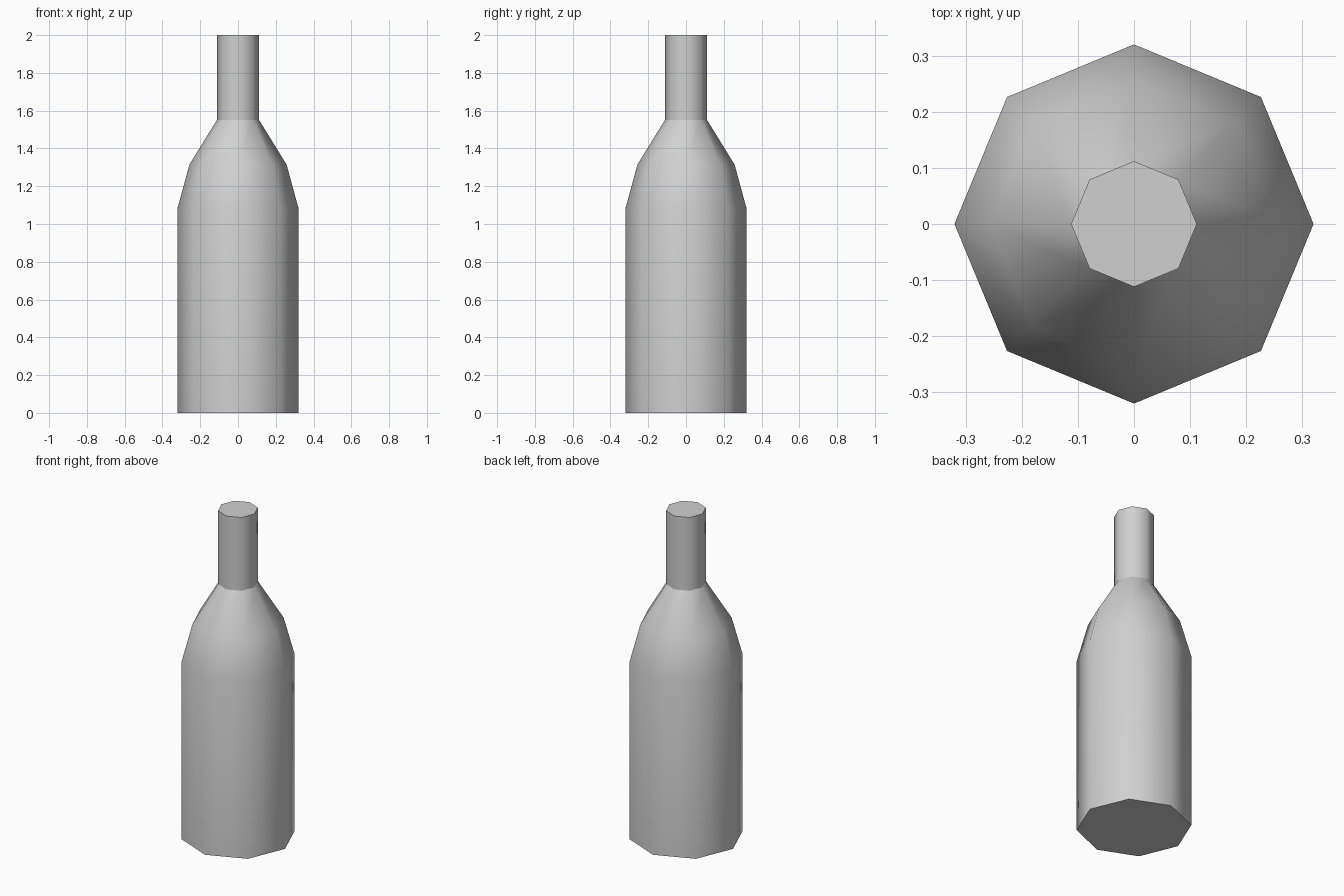
import bpy
import bmesh
from math import cos, sin, tau

cube = bpy.data.objects.get("Cube")
if cube:
    bpy.data.objects.remove(cube, do_unlink=True)

SIDES = 8
# Radius and height from the base up to the mouth
PROFILE = [(0.32, 0), (0.32, 1.085), (0.257, 1.315), (0.112, 1.55), (0.112, 2)]
SHARP_RINGS = (0, 3, 4)  # base rim, foot of the neck, mouth rim

glass = bpy.data.materials.new("light grey")
glass.use_nodes = True
colour = (0.63, 0.63, 0.63, 1)
glass.diffuse_color = colour
glass.node_tree.nodes["Principled BSDF"].inputs["Base Color"].default_value = colour

# Eight-sided bottle turned from the profile
bm = bmesh.new()
rings = [[bm.verts.new((r * cos(tau * i / SIDES), r * sin(tau * i / SIDES), z))
          for i in range(SIDES)] for r, z in PROFILE]
for low, high in zip(rings, rings[1:]):
    for i in range(SIDES):
        j = (i + 1) % SIDES
        bm.faces.new((low[i], low[j], high[j], high[i])).smooth = True

# Flat base and closed mouth
bm.faces.new(rings[0][::-1])
bm.faces.new(rings[-1])

# Crisp edges where the form breaks
for k in SHARP_RINGS:
    for i in range(SIDES):
        bm.edges.get((rings[k][i], rings[k][(i + 1) % SIDES])).smooth = False

mesh = bpy.data.meshes.new("bottle")
bm.to_mesh(mesh)
bm.free()
mesh.materials.append(glass)
bottle = bpy.data.objects.new("bottle", mesh)
bpy.context.collection.objects.link(bottle)
